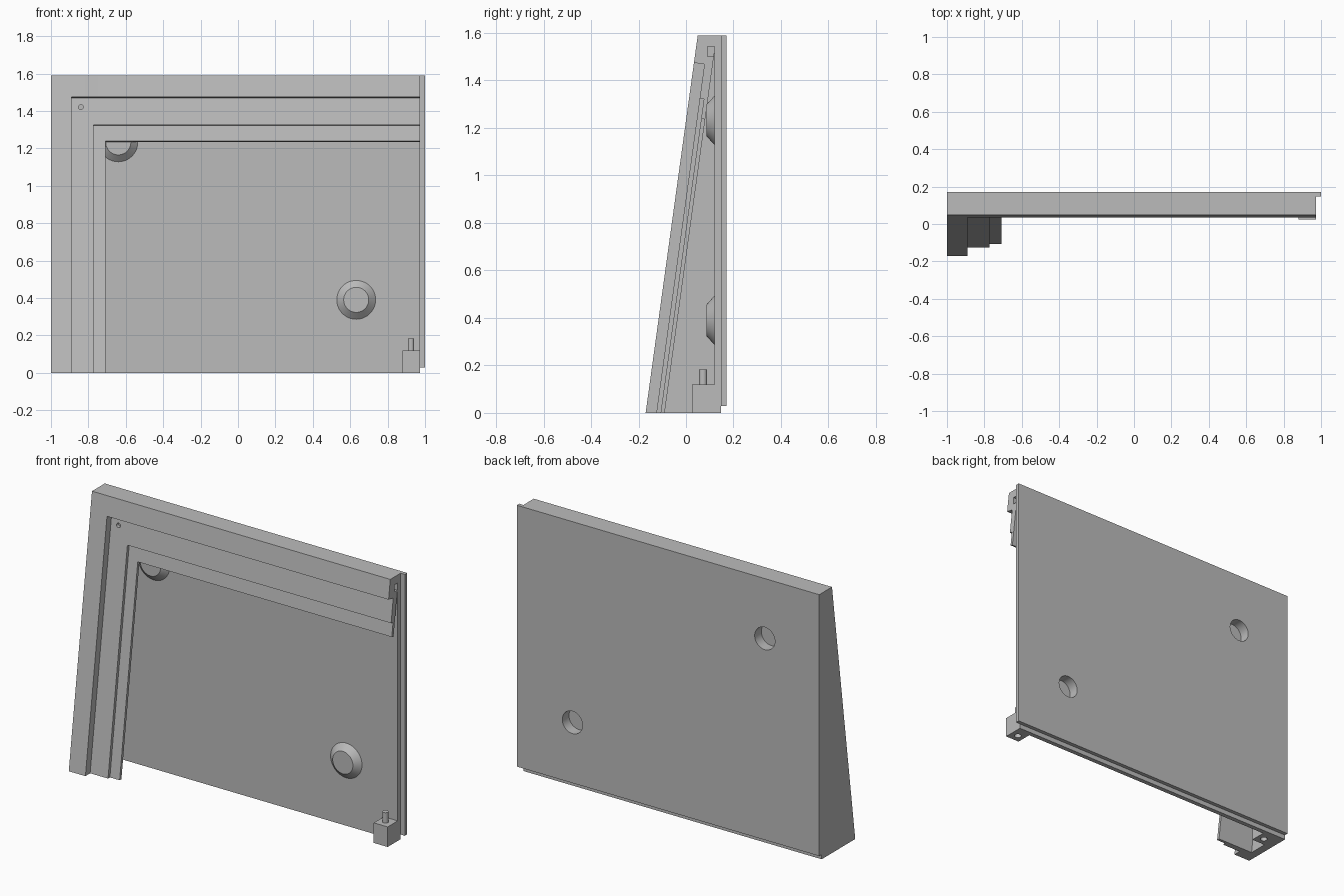
import bpy, bmesh, math
from mathutils import Matrix, Vector

cube = bpy.data.objects.get("Cube")
if cube:
    bpy.data.objects.remove(cube, do_unlink=True)

mat = bpy.data.materials.new("plain grey")
mat.use_nodes = True
GREY = (0.5, 0.5, 0.5, 1)
mat.diffuse_color = GREY
mat.node_tree.nodes["Principled BSDF"].inputs["Base Color"].default_value = GREY

H = 1.59          # overall height
SLOPE = 0.138     # backward lean of the front
PLATE = 0.12      # front surface of the back plate
END = 0.972       # open end of the frame


def lean(offset, z):
    """Point (y, z) on a plane parallel to the sloping front."""
    return (offset + SLOPE * z, z)


def finish(name, bm):
    bmesh.ops.recalc_face_normals(bm, faces=bm.faces)
    mesh = bpy.data.meshes.new(name)
    bm.to_mesh(mesh)
    bm.free()
    mesh.materials.append(mat)
    ob = bpy.data.objects.new(name, mesh)
    bpy.context.collection.objects.link(ob)
    return ob


def prism(name, profile, x0, x1):
    """Extrude a (y, z) profile along x."""
    bm = bmesh.new()
    face = bm.faces.new([bm.verts.new((x0, y, z)) for y, z in profile])
    ext = bmesh.ops.extrude_face_region(bm, geom=[face])
    moved = [v for v in ext["geom"] if isinstance(v, bmesh.types.BMVert)]
    bmesh.ops.translate(bm, verts=moved, vec=(x1 - x0, 0, 0))
    return finish(name, bm)


def box(name, x0, x1, y0, y1, z0, z1):
    return prism(name, [(y0, z0), (y1, z0), (y1, z1), (y0, z1)], x0, x1)


def cone(name, start, end, r0, r1, sides=48):
    """Cone or cylinder between two points."""
    start, end = Vector(start), Vector(end)
    axis = end - start
    turn = axis.to_track_quat("Z", "Y").to_matrix().to_4x4()
    bm = bmesh.new()
    bmesh.ops.create_cone(bm, cap_ends=True, segments=sides, radius1=r0, radius2=r1,
                          depth=axis.length,
                          matrix=Matrix.Translation((start + end) / 2) @ turn)
    return finish(name, bm)


def combine(ob, others, operation):
    """Apply boolean operations and drop the operands."""
    bpy.context.view_layer.objects.active = ob
    for other in others:
        mod = ob.modifiers.new("combine", "BOOLEAN")
        mod.operation, mod.solver, mod.object = operation, "EXACT", other
        bpy.ops.object.modifier_apply(modifier=mod.name)
        bpy.data.objects.remove(other, do_unlink=True)


def smooth(ob):
    bpy.ops.object.select_all(action="DESELECT")
    ob.select_set(True)
    bpy.context.view_layer.objects.active = ob
    bpy.ops.object.shade_smooth_by_angle(angle=math.radians(25))


# Sloping frame: side wall, recessed bezel and thin lip, as strips across x
FRONT, BEZEL, LIP, BACK = -0.17, -0.125, -0.107, -0.09
cap = [lean(BACK, 1.52), (PLATE, H), lean(FRONT, H), lean(FRONT, 1.475), lean(BEZEL, 1.468)]
step = [lean(BEZEL, 1.325), lean(LIP, 1.322)]
strips = [
    ([(FRONT, 0), (PLATE, 0), (PLATE, H), lean(FRONT, H)], -1, -0.95),
    ([(FRONT, 0), (BACK, 0), lean(BACK, 1.52), (PLATE, H), lean(FRONT, H)], -0.95, -0.89),
    ([(BACK, 0)] + cap + [(BEZEL, 0)], -0.89, -0.772),
    ([(BACK, 0)] + cap + step + [(LIP, 0)], -0.772, -0.708),
    ([lean(BACK, 1.235)] + cap + step + [lean(LIP, 1.24)], -0.708, END),
]
parts = [prism("frame", *strip) for strip in strips]
frame = parts[0]
combine(frame, parts[1:], "UNION")
socket = box("end_socket", END - 0.08, END + 0.1, 0.09, PLATE + 0.01, 1.5, 1.542)
screw = cone("bezel_hole", (-0.84, 0.03, 1.42), (-0.84, 0.09, 1.42), 0.013, 0.013, 20)
combine(frame, [socket, screw], "DIFFERENCE")
smooth(frame)

# Back plate with a rebate along the bottom and two dished feet
REBATE, REAR = 0.147, 0.17
plate = prism("back_plate", [(PLATE, 0), (REBATE, 0), (REBATE, 0.028), (REAR, 0.028),
                             (REAR, H), (PLATE, H)], -1, END)
for x, z in ((0.632, 0.39), (-0.64, 1.232)):
    foot = cone("foot", (x, PLATE + 0.01, z), (x, 0.087, z), 0.115, 0.067)
    combine(plate, [foot], "UNION")
    dish = cone("dish", (x, REAR + 0.1, z), (x, 0.107, z), 0.067, 0.067)
    combine(plate, [dish], "DIFFERENCE")
smooth(plate)

# Thin overlapping strip beyond the open end
box("edge_strip", END, 1, REBATE, REAR, 0.028, H)

# Bottom corner blocks, each with a hole underneath
PEG_Y = 0.072
for name, x0, x1, hole_x in (("peg_block", 0.88, END, 0.925),
                             ("corner_block", -0.95, -0.86, -0.905)):
    block = box(name, x0, x1, 0.025, PLATE, 0, 0.12)
    hole = cone("hole", (hole_x, PEG_Y, -0.05), (hole_x, PEG_Y, 0.06), 0.02, 0.02, 24)
    combine(block, [hole], "DIFFERENCE")
    smooth(block)

# Alignment peg
smooth(cone("peg", (0.925, PEG_Y, 0.12), (0.925, PEG_Y, 0.182), 0.017, 0.017, 24))
